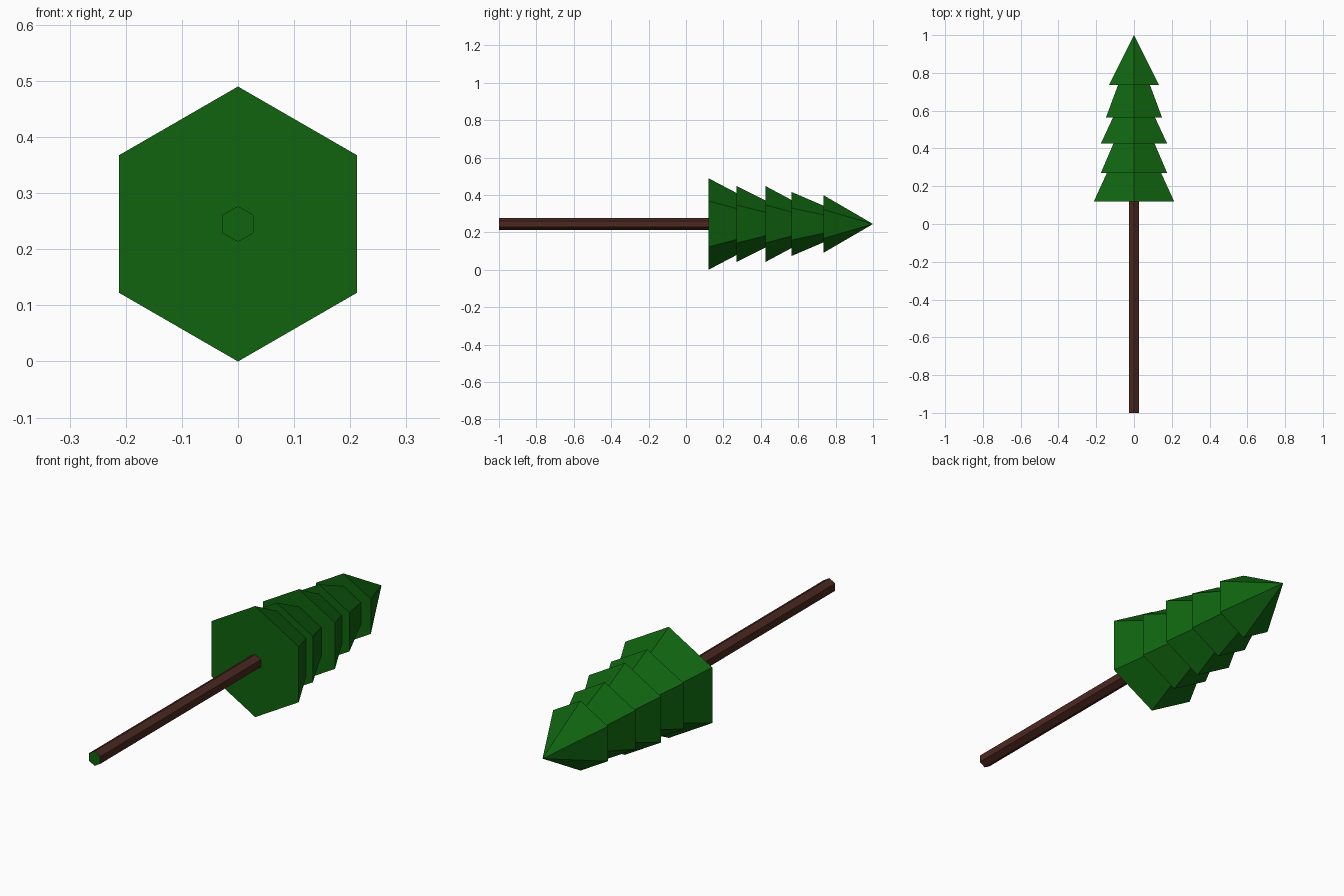
import bpy, bmesh, math

if "Cube" in bpy.data.objects:
    bpy.data.objects.remove(bpy.data.objects["Cube"])

CZ = 0.245   # height of the tree's long axis
SIDES = 6


def material(name, rgb):
    m = bpy.data.materials.new(name)
    m.diffuse_color = (*rgb, 1)
    m.use_nodes = True
    m.node_tree.nodes["Principled BSDF"].inputs["Base Color"].default_value = m.diffuse_color
    return m


green = material("needle green", (0.005, 0.127, 0.005))
brown = material("bark brown", (0.069, 0.021, 0.014))


def lathe(name, profile, mats):
    """Six-sided solid along y from (y, radius) rings; radius 0 makes a point."""
    bm = bmesh.new()
    rings = []
    for y, r in profile:
        n = SIDES if r else 1
        rings.append([bm.verts.new((r * math.sin(i * math.tau / SIDES), y,
                                    CZ + r * math.cos(i * math.tau / SIDES)))
                      for i in range(n)])
    for a, b in zip(rings, rings[1:]):
        for i in range(SIDES):
            j = (i + 1) % SIDES
            bm.faces.new([a[i], a[j], b[j], b[i]] if len(b) > 1 else [a[i], a[j], b[0]])
    for ring in (rings[0], rings[-1]):
        if len(ring) > 1:
            bm.faces.new(ring)
    bmesh.ops.recalc_face_normals(bm, faces=bm.faces)
    # End faces of a two-colour part take the second material
    for f in bm.faces:
        f.material_index = int(len(mats) > 1 and abs(f.normal.y) > 0.9)
    me = bpy.data.meshes.new(name)
    bm.to_mesh(me)
    bm.free()
    for m in mats:
        me.materials.append(m)
    ob = bpy.data.objects.new(name, me)
    bpy.context.collection.objects.link(ob)
    return ob


# Trunk: bark sides with green ends
lathe("trunk", [(-1, 0.032), (0.13, 0.032)], [brown, green])

# Foliage: stacked tiers, each (start y, wide radius, end y, narrow radius)
tiers = [(0.12, 0.245, 0.27, 0.166),
         (0.27, 0.203, 0.425, 0.126),
         (0.425, 0.203, 0.565, 0.128),
         (0.565, 0.171, 0.735, 0.098),
         (0.735, 0.154, 1.0, 0)]
profile = []
for y0, r0, y1, r1 in tiers:
    profile += [(y0, r0), (y1, r1)]
lathe("foliage", profile, [green])
